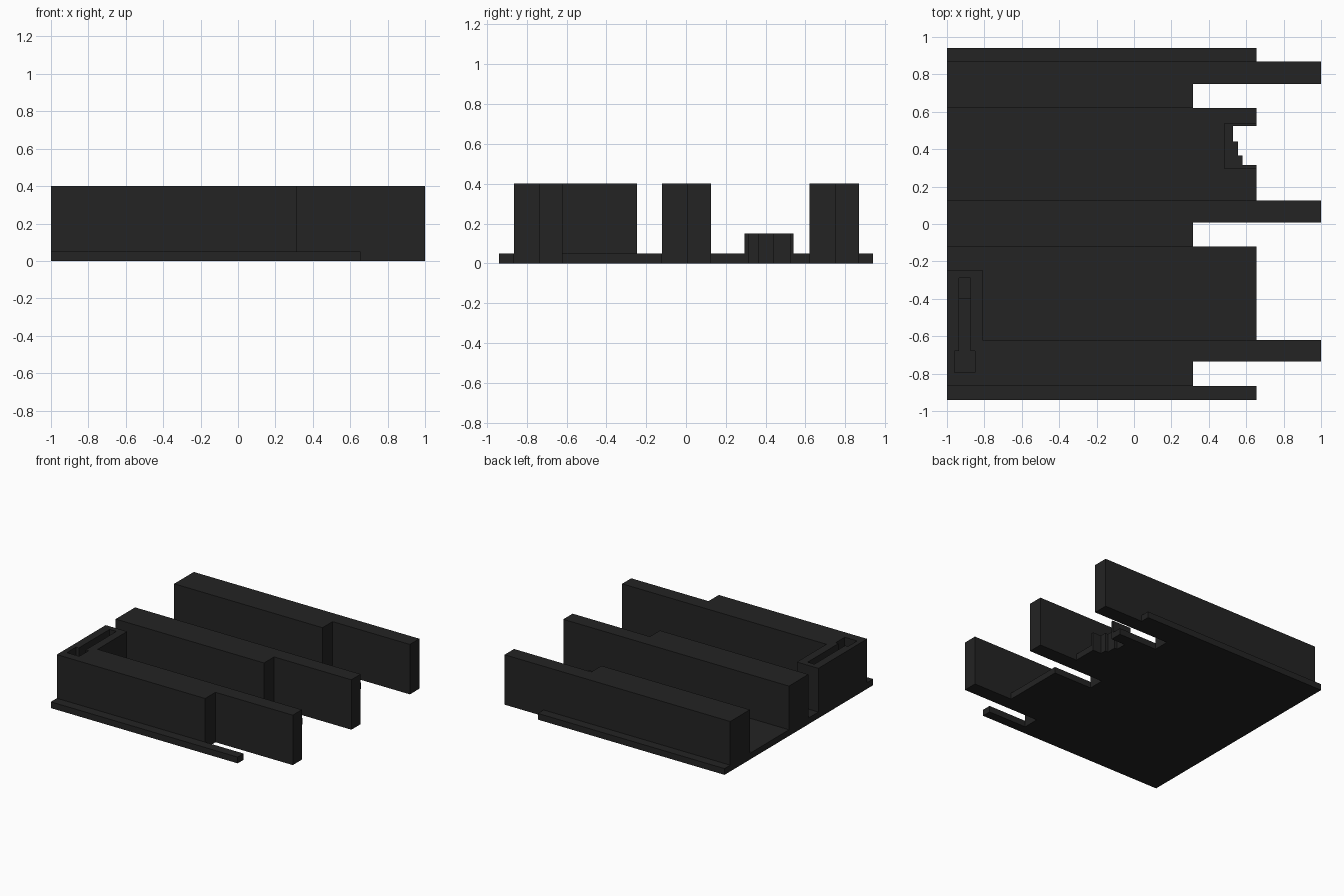
import bpy, bmesh

if "Cube" in bpy.data.objects:
    bpy.data.objects.remove(bpy.data.objects["Cube"])

BASE_TOP, TOP = 0.05, 0.40
SLOT_X, PLATE_X = 0.315, 0.655

mat = bpy.data.materials.new("charcoal_black")
mat.diffuse_color = (0.017, 0.017, 0.017, 1)
mat.use_nodes = True
mat.node_tree.nodes["Principled BSDF"].inputs["Base Color"].default_value = mat.diffuse_color


def prism(name, outline, z0, z1):
    """Extrude a flat outline (counter-clockwise xy points) from z0 to z1."""
    bm = bmesh.new()
    face = bm.faces.new([bm.verts.new((x, y, z0)) for x, y in outline])
    ext = bmesh.ops.extrude_face_region(bm, geom=[face], use_keep_orig=True)
    for v in ext["geom"]:
        if isinstance(v, bmesh.types.BMVert):
            v.co.z = z1
    bmesh.ops.recalc_face_normals(bm, faces=bm.faces)
    mesh = bpy.data.meshes.new(name)
    bm.to_mesh(mesh)
    bm.free()
    mesh.materials.append(mat)
    obj = bpy.data.objects.new(name, mesh)
    bpy.context.collection.objects.link(obj)
    return obj


def box(name, x0, x1, y0, y1, z0, z1):
    return prism(name, [(x0, y0), (x1, y0), (x1, y1), (x0, y1)], z0, z1)


# Rails: y of the front face, centre line and back face
rails = {"front": (-0.865, -0.735, -0.62),
         "middle": (-0.12, 0.007, 0.125),
         "back": (0.62, 0.748, 0.868)}

# Base plate outline: slots for each rail arm, and a stepped notch for the clip
clip_steps = [(0.58, 0.315), (0.58, 0.365), (0.555, 0.365), (0.555, 0.44),
              (0.53, 0.44), (0.53, 0.525)]
outline = [(-1, -0.94), (PLATE_X, -0.94)]
for name, (y0, ym, y1) in rails.items():
    outline += [(PLATE_X, y0), (SLOT_X, y0), (SLOT_X, y1), (PLATE_X, y1)]
    if name == "middle":
        outline += [(PLATE_X, 0.315)] + clip_steps + [(PLATE_X, 0.525)]
outline += [(PLATE_X, 0.94), (-1, 0.94)]
prism("base_plate", outline, 0, BASE_TOP)

# Rail bodies and the thinner arms that reach past the plate
for name, (y0, ym, y1) in rails.items():
    body = [(-1, y0), (SLOT_X, y0), (SLOT_X, y1), (-1, y1)]
    if name == "front":  # corner block turns the front rail into an L
        body[3:] = [(-0.81, y1), (-0.81, -0.247), (-1, -0.247)]
    rail = prism(name + "_rail", body, BASE_TOP, TOP)
    box(name + "_arm", SLOT_X, 1, ym, y1, 0, TOP)
    if name == "front":
        front_rail = rail

# Recesses in the corner block: shallow slot end, deep slot, square pocket
for name, dims in {"slot_end": (-0.935, -0.875, -0.41, -0.29, 0.30, 0.5),
                   "slot": (-0.935, -0.875, -0.70, -0.40, 0.20, 0.5),
                   "pocket": (-0.96, -0.85, -0.795, -0.68, 0.20, 0.5)}.items():
    cutter = box(name + "_cutter", *dims)
    cutter.hide_render = True
    cutter.hide_set(True)
    mod = front_rail.modifiers.new(name, "BOOLEAN")
    mod.operation = "DIFFERENCE"
    mod.solver = "EXACT"
    mod.object = cutter

# Clip: low stepped surround standing on the plate around the notch
prism("clip", [(0.485, 0.295), (PLATE_X, 0.295), (PLATE_X, 0.315)] + clip_steps
      + [(PLATE_X, 0.525), (PLATE_X, 0.54), (0.485, 0.54)], BASE_TOP, 0.15)
